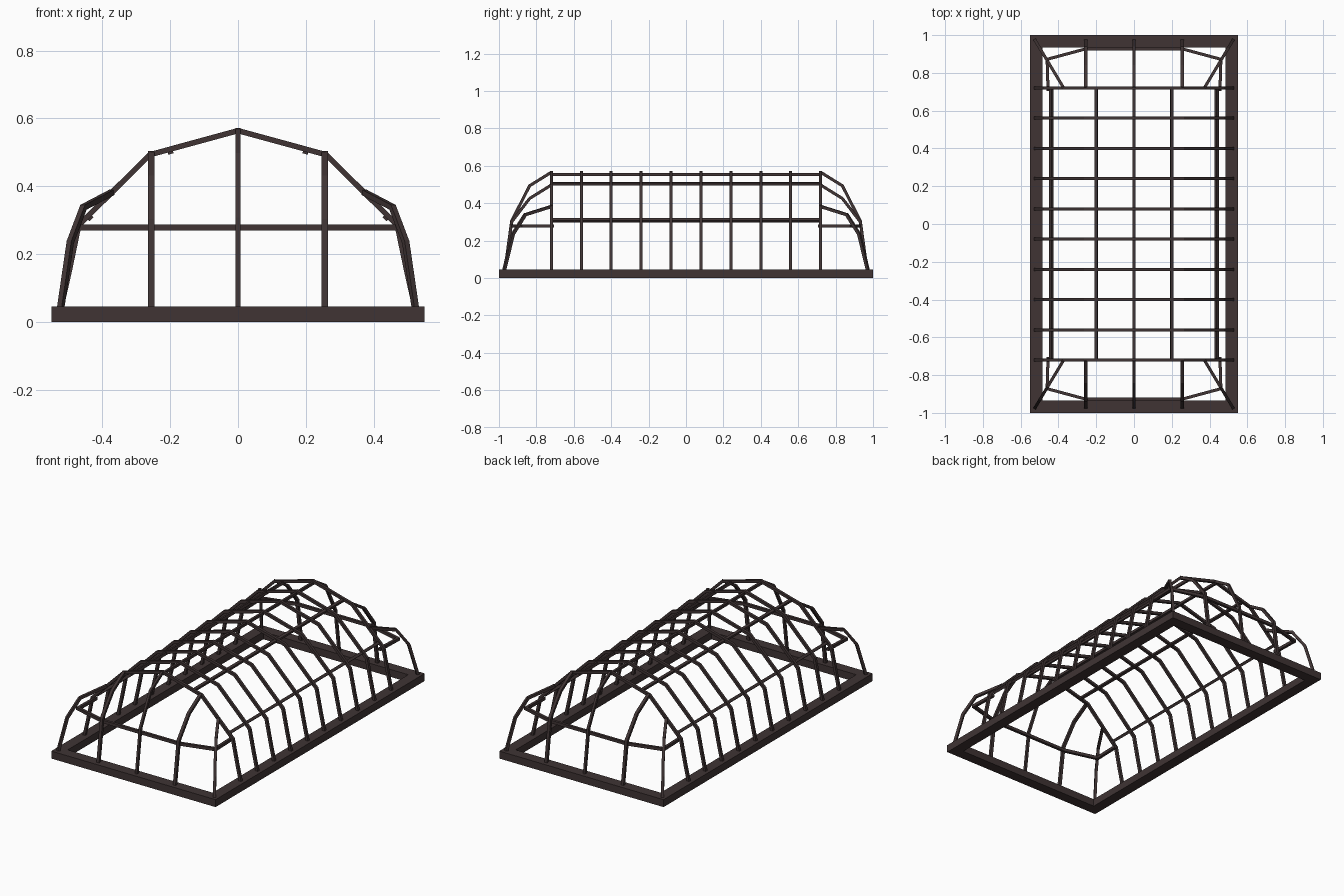
import bpy, bmesh
from mathutils import Vector

old = bpy.data.objects.get("Cube")
if old:
    bpy.data.objects.remove(old, do_unlink=True)

wood = bpy.data.materials.new("dark brown wood")
wood.use_nodes = True
colour = (0.05, 0.034, 0.034, 1)
wood.diffuse_color = colour
wood.node_tree.nodes["Principled BSDF"].inputs["Base Color"].default_value = colour


def finish(name, bm):
    bmesh.ops.recalc_face_normals(bm, faces=bm.faces)
    mesh = bpy.data.meshes.new(name)
    bm.to_mesh(mesh)
    bm.free()
    mesh.materials.append(wood)
    obj = bpy.data.objects.new(name, mesh)
    bpy.context.collection.objects.link(obj)


def bar(name, points, side, width=0.016, depth=0.016):
    """Square bar along a planar path with mitred bends; side is the plane normal."""
    pts = [Vector(p) for p in points]
    side = Vector(side).normalized()
    dirs = [(b - a).normalized() for a, b in zip(pts, pts[1:])]
    bm = bmesh.new()
    rings = []
    for i, p in enumerate(pts):
        before, after = dirs[max(i - 1, 0)], dirs[min(i, len(dirs) - 1)]
        tangent = (before + after).normalized()
        up = side.cross(tangent).normalized() * depth / 2 / tangent.dot(after)
        across = side * width / 2
        rings.append([bm.verts.new(p + across * a + up * b)
                      for a, b in ((-1, -1), (1, -1), (1, 1), (-1, 1))])
    for r, s in zip(rings, rings[1:]):
        for k in range(4):
            bm.faces.new((r[k], r[(k + 1) % 4], s[(k + 1) % 4], s[k]))
    bm.faces.new(rings[0])
    bm.faces.new(rings[-1])
    finish(name, bm)


# Base frame: mitred rectangle of timber
bm = bmesh.new()
loops = []
for x, y, z in ((0.55, 1, 0), (0.55, 1, 0.045), (0.485, 0.935, 0.045), (0.485, 0.935, 0)):
    loops.append([bm.verts.new((x * a, y * b, z))
                  for a, b in ((-1, -1), (1, -1), (1, 1), (-1, 1))])
for i in range(4):
    for k in range(4):
        r, s = loops[i], loops[(i + 1) % 4]
        bm.faces.new((r[k], r[(k + 1) % 4], s[(k + 1) % 4], s[k]))
finish("base_frame", bm)

# Arched ribs across the width
half = [(0.525, 0.03), (0.498, 0.15), (0.47, 0.285), (0.26, 0.493)]
profile = [(-x, z) for x, z in half] + [(0, 0.564)] + half[::-1]
for i in range(10):
    y = -0.72 + i * 0.16
    bar(f"arch_rib_{i + 1}", [(x, y, z) for x, z in profile], (0, 1, 0))

# Lengthwise rails under the ribs
bar("ridge_rail", [(0, -0.72, 0.553), (0, 0.72, 0.553)], (1, 0, 0), 0.014)
for s, label in ((1, "left"), (-1, "right")):
    bar(f"upper_rail_{label}", [(0.2 * s, -0.72, 0.503), (0.2 * s, 0.72, 0.503)],
        (s, 0, -0.27))
    bar(f"lower_rail_{label}", [(0.438 * s, -0.72, 0.308), (0.438 * s, 0.72, 0.308)],
        (s, 0, -1))

# Curved hip ends, mirrored front and back
for e, end in ((-1, "front"), (1, "back")):
    bar(f"{end}_centre_rib", [(0, e * y, z) for y, z in
        ((0.97, 0.03), (0.932, 0.305), (0.836, 0.493), (0.72, 0.565))], (1, 0, 0), 0.014)
    for s, label in ((1, "left"), (-1, "right")):
        bar(f"{end}_side_rib_{label}", [(s * 0.256, e * y, z) for y, z in
            ((0.97, 0.03), (0.932, 0.3), (0.836, 0.425), (0.72, 0.497))], (1, 0, 0), 0.018)
        bar(f"{end}_corner_rib_{label}",
            [(s * (0.375 + 0.6 * (y - 0.725)), e * y, z) for y, z in
             ((0.975, 0.03), (0.925, 0.235), (0.86, 0.338), (0.72, 0.382))],
            (s, -0.6 * e, 0))
    rail = [(0.455, 0.705), (0.46, 0.872), (0.256, 0.927)]
    path = [(-x, y) for x, y in rail] + rail[::-1]
    bar(f"{end}_end_rail", [(x, e * y, 0.278) for x, y in path], (0, 0, 1), 0.018)
